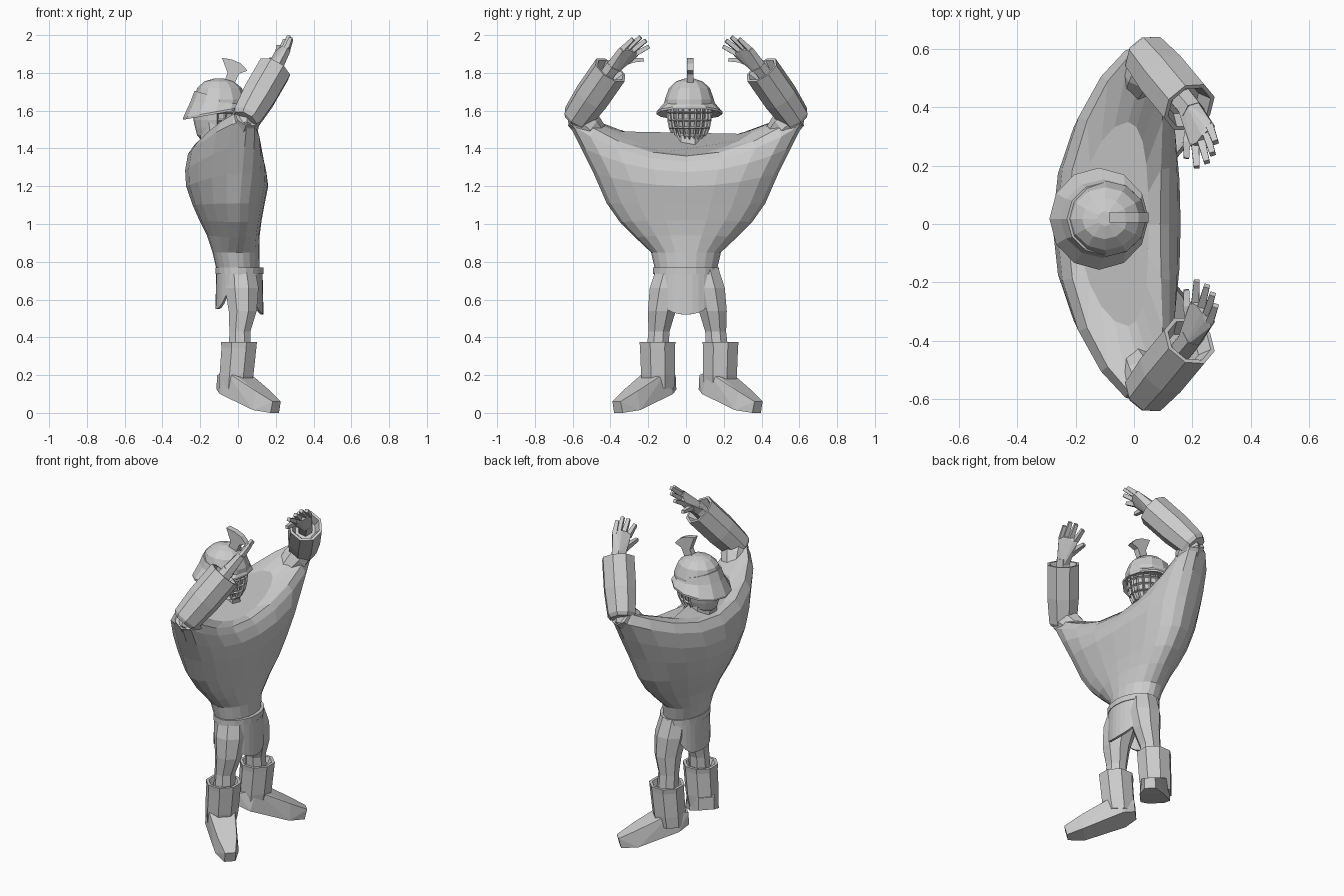
import bpy, bmesh, math
from mathutils import Vector

if "Cube" in bpy.data.objects:
    bpy.data.objects.remove(bpy.data.objects["Cube"], do_unlink=True)

grey = bpy.data.materials.new("plain_grey")
grey.use_nodes = True
grey.diffuse_color = (0.6, 0.6, 0.6, 1)
grey.node_tree.nodes["Principled BSDF"].inputs["Base Color"].default_value = (0.6, 0.6, 0.6, 1)


def finish(name, bm):
    bmesh.ops.recalc_face_normals(bm, faces=bm.faces)
    mesh = bpy.data.meshes.new(name)
    bm.to_mesh(mesh)
    bm.free()
    mesh.materials.append(grey)
    obj = bpy.data.objects.new(name, mesh)
    bpy.context.scene.collection.objects.link(obj)
    return obj


def loft(name, rings, caps=True):
    """Skin a list of equal-length point rings."""
    bm = bmesh.new()
    rows = [[bm.verts.new(p) for p in ring] for ring in rings]
    n = len(rows[0])
    for a, b in zip(rows, rows[1:]):
        for i in range(n):
            j = (i + 1) % n
            bm.faces.new((a[i], a[j], b[j], b[i]))
    if caps:
        bm.faces.new(rows[0])
        bm.faces.new(rows[-1])
    return finish(name, bm)


def hull(name, points):
    bm = bmesh.new()
    for p in points:
        bm.verts.new(p)
    result = bmesh.ops.convex_hull(bm, input=bm.verts)
    unused = set(result["geom_interior"]) | set(result["geom_unused"])
    bmesh.ops.delete(bm, geom=[v for v in unused if isinstance(v, bmesh.types.BMVert)],
                     context="VERTS")
    return finish(name, bm)


def circle(center, r, n=8, axis=(0, 0, 1)):
    turn = Vector(axis).to_track_quat("Z", "Y")
    return [Vector(center) + turn @ Vector((r * math.cos(t), r * math.sin(t), 0))
            for t in (math.tau * (i + 0.5) / n for i in range(n))]


def tube(name, path, n=8, axis=None):
    """Path entries are (x, y, z, radius)."""
    axis = axis or Vector(path[-1][:3]) - Vector(path[0][:3])
    return loft(name, [circle(p[:3], p[3], n, axis) for p in path])


def side(p, s, shift=0):
    return (p[0], p[1] * s + shift, *p[2:])


def body_ring(z, back, front, half, bend=0, lift=0, tilt=0, n=20):
    """Oval section whose sides sweep forward and rise."""
    ring = []
    for i in range(n):
        t = math.tau * i / n
        c, u = math.cos(t), math.sin(t)
        c = math.copysign(abs(c) ** (1.1 if c > 0 else 0.9), c)
        ring.append(((back + front) / 2 + (front - back) / 2 * c + bend * u * u,
                     half * u, z + lift * u * u - tilt * c))
    return ring


# Broad torso flaring up into the raised shoulders
loft("torso", [
    body_ring(0.74, -0.11, 0.115, 0.16),
    body_ring(0.85, -0.135, 0.115, 0.185),
    body_ring(0.94, -0.165, 0.115, 0.27, 0.03, -0.01),
    body_ring(1.02, -0.205, 0.125, 0.35, 0.05, -0.01),
    body_ring(1.10, -0.24, 0.14, 0.42, 0.06, 0.01),
    body_ring(1.20, -0.275, 0.16, 0.49, 0.08, 0.07),
    body_ring(1.28, -0.28, 0.15, 0.56, 0.10, 0.13, 0.005),
    body_ring(1.35, -0.265, 0.12, 0.625, 0.12, 0.19, 0.02),
    body_ring(1.39, -0.23, 0.09, 0.605, 0.12, 0.205, 0.03),
    body_ring(1.40, -0.19, 0.05, 0.35, 0.05, 0.09, 0.03),
])
tube("neck", [(-0.1, 0.01, 1.36, 0.1), (-0.12, 0.01, 1.55, 0.09)])

# Belt and hip cloth with long front and back flaps
loft("belt", [body_ring(0.735, -0.12, 0.135, 0.175),
              body_ring(0.77, -0.12, 0.135, 0.175)])


def cloth_ring(level, grow):
    ring = []
    for x, y, z in body_ring(0, -0.115, 0.13, 0.17, n=32):
        flap = max(0, 1 - (abs(y) / 0.168) ** 5)
        drop = 0.05 + (0.18 - 0.5 * abs(y) ** 1.5 if x > 0 else 0.15) * flap
        ring.append((x * (1 + grow), y, 0.75 - drop * level))
    return ring


cloth = loft("hip_cloth", [cloth_ring(0, 0), cloth_ring(0.5, 0.02), cloth_ring(1, 0.04)], False)
thick = cloth.modifiers.new("thickness", "SOLIDIFY")
thick.thickness = 0.015

for s, tag in ((1, "left"), (-1, "right")):
    # Elbow, hollow-ended bracer and hand
    tube(tag + "_elbow", [side(p, s) for p in (
        (0.0, 0.46, 1.46, 0.06), (0.03, 0.52, 1.52, 0.08), (0.05, 0.575, 1.57, 0.07))])
    elbow, cuff = Vector((0.042, 0.578 * s, 1.56)), Vector((0.19, 0.4 * s, 1.815))
    along = cuff - elbow
    loft(tag + "_bracer", [circle(elbow + along * f, r, 8, along) for f, r in (
        (-0.04, 0.07), (0.02, 0.084), (0.45, 0.097), (1, 0.097), (1, 0.082), (0.85, 0.06))])
    tube(tag + "_wrist", [(*(elbow + along * 0.7), 0.045), (*(cuff + along * 0.1), 0.042)], 6)

    knuckles = [(0.26, 0.335, 1.925), (0.25, 0.305, 1.932), (0.232, 0.28, 1.92), (0.21, 0.27, 1.9)]
    tips = [(0.28, 0.28, 1.98), (0.27, 0.24, 1.99), (0.25, 0.212, 1.972), (0.215, 0.195, 1.94)]
    palm = circle(cuff, 0.042, 6, along)
    for k in knuckles:
        palm += circle(side(k, s), 0.02, 4, along)
    hull(tag + "_palm", palm)
    for i, (k, t) in enumerate(zip(knuckles, tips)):
        tube(f"{tag}_finger_{i + 1}", [(*side(k, s), 0.019), (*side(t, s), 0.014)], 4)
    tube(tag + "_thumb", [side(p, s) for p in (
        (0.195, 0.34, 1.85, 0.024), (0.18, 0.28, 1.868, 0.018), (0.18, 0.225, 1.87, 0.013))], 4)

    # Leg
    tube(tag + "_leg", [side(p, s, 0.007) for p in (
        (0.01, 0.085, 0.77, 0.085), (0.02, 0.11, 0.66, 0.096), (0.025, 0.135, 0.54, 0.08),
        (0.01, 0.15, 0.43, 0.06), (0.01, 0.16, 0.3, 0.065))], 8, (0, 0, 1))

    # Boot shaft with an open rim, and a splayed foot pointing down to the toe
    tube(tag + "_boot_shaft", [side(p, s, 0.016) for p in (
        (-0.016, 0.162, 0.13, 0.09), (-0.008, 0.164, 0.2, 0.097), (0.005, 0.167, 0.345, 0.1),
        (0.005, 0.167, 0.375, 0.103), (0.005, 0.167, 0.375, 0.085),
        (0.005, 0.167, 0.34, 0.07))], 8, (0, 0, 1))
    ahead, across = Vector((0.71, 0.704 * s, 0)), Vector((0.704, -0.71 * s, 0))
    ankle = Vector((-0.015, 0.158 * s + 0.008, 0))
    foot = []
    for f, w, z in ((-0.095, 0.045, 0.125), (-0.09, 0.045, 0.2), (-0.03, 0.085, 0.1),
                    (0.01, 0.08, 0.22), (0.08, 0.062, 0.19), (0.2, 0.068, 0.015),
                    (0.21, 0.055, 0.115), (0.295, 0.032, 0.0), (0.31, 0.03, 0.06)):
        foot += [ankle + ahead * f + across * w * k + Vector((0, 0, z)) for k in (-1, 1)]
    hull(tag + "_foot", foot)


# Helmet dome, with a brim that is flush in front and flares into a neck guard
def helmet_ring(x, r, wide, z, slope=0, n=12):
    return [(x + r * math.cos(t), 0.018 + wide * math.sin(t), z + slope * math.cos(t))
            for t in (math.tau * i / n for i in range(n))]


loft("helmet_dome", [
    helmet_ring(-0.095, 0.14, 0.13, 1.61), helmet_ring(-0.095, 0.138, 0.13, 1.66),
    helmet_ring(-0.098, 0.118, 0.108, 1.72), helmet_ring(-0.1, 0.078, 0.07, 1.755),
    helmet_ring(-0.1, 0.025, 0.025, 1.77)])
loft("helmet_brim", [
    helmet_ring(-0.1, 0.13, 0.12, 1.6, 0.025), helmet_ring(-0.12, 0.17, 0.175, 1.582, 0.03),
    helmet_ring(-0.12, 0.17, 0.175, 1.594, 0.03), helmet_ring(-0.105, 0.148, 0.135, 1.64, -0.005),
    helmet_ring(-0.1, 0.13, 0.125, 1.67, -0.035)])

# Face and the barred mask around it
mask_sections = [(-0.12, 0.07, 0.055, 1.43), (-0.115, 0.11, 0.085, 1.47), (-0.11, 0.125, 0.1, 1.51),
                 (-0.11, 0.134, 0.108, 1.55), (-0.11, 0.138, 0.11, 1.59), (-0.11, 0.138, 0.11, 1.62)]
loft("face", [helmet_ring(x, r - 0.008, w - 0.008, z, 0, 16) for x, r, w, z in mask_sections])
mask = loft("face_grille", [helmet_ring(x, r, w, z, 0, 20) for x, r, w, z in mask_sections], False)
bm = bmesh.new()
bm.from_mesh(mask.data)
bmesh.ops.delete(bm, geom=[f for f in bm.faces if f.calc_center_median().x < -0.12], context="FACES")
bm.to_mesh(mask.data)
bm.free()
bars = mask.modifiers.new("bars", "WIREFRAME")
bars.thickness = 0.018
bars.use_even_offset = False

# Crest fan on top
outline = [(-0.085, 1.88), (-0.03, 1.87), (0.015, 1.85), (0.05, 1.812),
           (0.005, 1.795), (-0.015, 1.75), (-0.075, 1.75), (-0.055, 1.8)]
loft("crest", [[(x, y, z) for x, z in outline] for y in (0.005, 0.04)])
